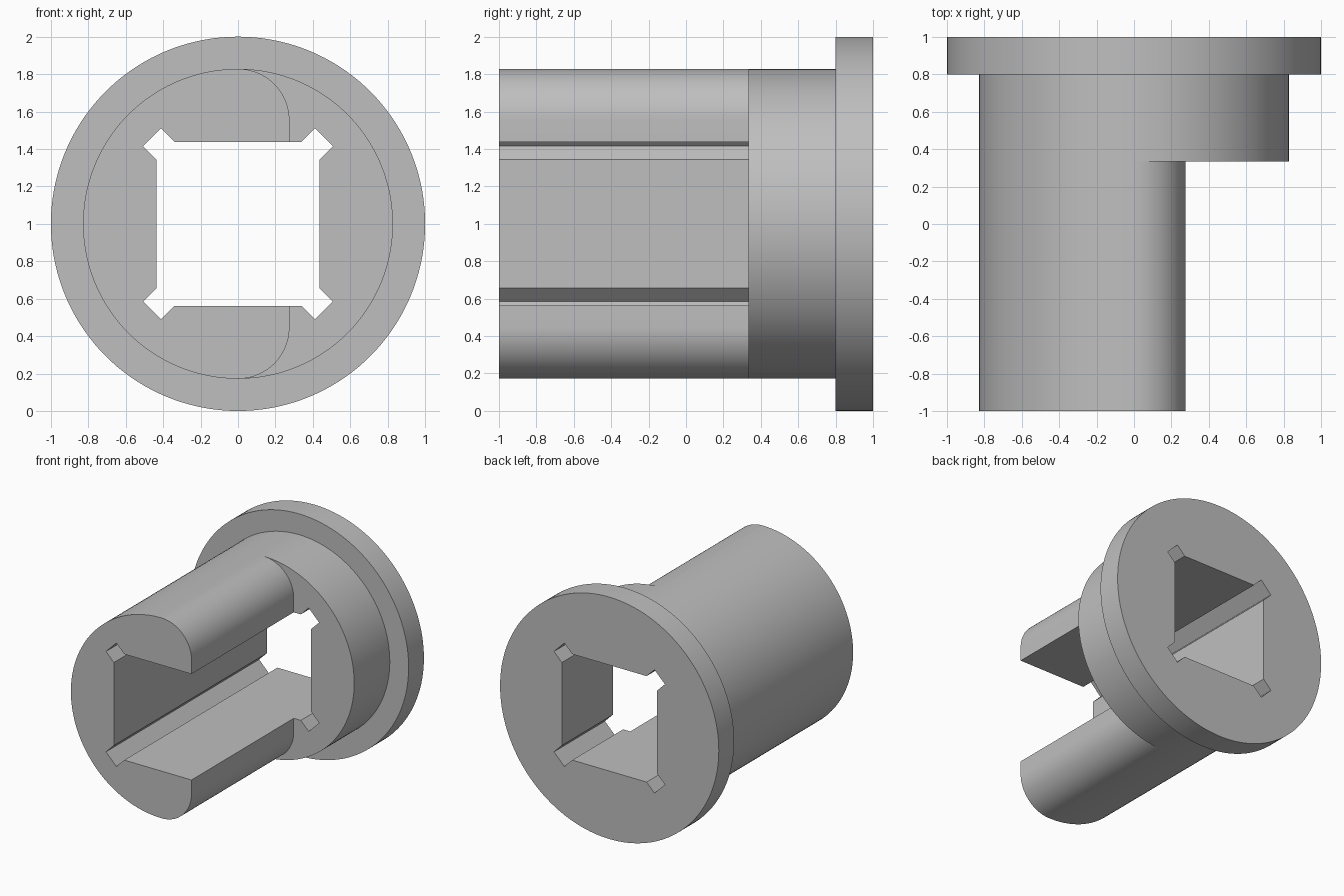
import bpy, bmesh
from math import sin, cos, pi
from mathutils import Vector

cube = bpy.data.objects.get("Cube")
if cube:
    bpy.data.objects.remove(cube, do_unlink=True)

BARREL, FLANGE, SEGMENTS = 0.828, 1.0, 144
FRONT, STEP, SHOULDER, BACK = -1.0, 0.335, 0.8, 1.0
CENTRE_Z = 1.0

grey = bpy.data.materials.new("plain_grey")
grey.use_nodes = True
colour = (0.52, 0.52, 0.52, 1)
grey.diffuse_color = colour
grey.node_tree.nodes["Principled BSDF"].inputs["Base Color"].default_value = colour


def finish(name, bm):
    bmesh.ops.recalc_face_normals(bm, faces=bm.faces[:])
    mesh = bpy.data.meshes.new(name)
    bm.to_mesh(mesh)
    bm.free()
    mesh.materials.append(grey)
    ob = bpy.data.objects.new(name, mesh)
    bpy.context.collection.objects.link(ob)
    return ob


def prism(name, outline, y0, y1):
    """Extrude an (x, z) outline, measured from the axis, along y."""
    bm = bmesh.new()
    face = bm.faces.new([bm.verts.new((x, y0, CENTRE_Z + z)) for x, z in outline])
    ext = bmesh.ops.extrude_face_region(bm, geom=[face])
    verts = [g for g in ext["geom"] if isinstance(g, bmesh.types.BMVert)]
    bmesh.ops.translate(bm, verts=verts, vec=Vector((0, y1 - y0, 0)))
    return finish(name, bm)


# Turned body: barrel with a flange at the back
bm = bmesh.new()
rings = []
for r, y in ((BARREL, FRONT), (BARREL, SHOULDER), (FLANGE, SHOULDER), (FLANGE, BACK)):
    angles = [2 * pi * i / SEGMENTS for i in range(SEGMENTS)]
    rings.append([bm.verts.new((r * cos(a), y, CENTRE_Z + r * sin(a))) for a in angles])
for a, b in zip(rings, rings[1:]):
    for i in range(SEGMENTS):
        j = (i + 1) % SEGMENTS
        bm.faces.new((a[i], a[j], b[j], b[i]))
bm.faces.new(rings[0])
bm.faces.new(rings[-1])
body = finish("flanged_sleeve", bm)

# Side opening cutter: rounded lips above and below, open towards +x
LIP = 0.275
upper = [(LIP * sin(t), BARREL - LIP + LIP * cos(t))
         for t in [pi / 2 * i / 24 for i in range(25)]]
lower = [(x, -z) for x, z in reversed(upper)]
side = [(0, 1.2)] + upper + lower + [(0, -1.2), (1.2, -1.2), (1.2, 1.2)]
side_cutter = prism("side_opening_cutter", side, FRONT - 0.2, STEP)

# Square bore cutter with a relief notch at each corner
corner = [(0.435, 0.343), (0.507, 0.415), (0.412, 0.51), (0.34, 0.438)]
bore = []
for sx, sz in ((1, 1), (-1, 1), (-1, -1), (1, -1)):
    points = [(sx * x, sz * z) for x, z in corner]
    bore += points if sx * sz > 0 else points[::-1]
bore_cutter = prism("bore_cutter", bore, FRONT - 0.3, BACK + 0.3)

# Cut the openings and apply them
for cutter in (side_cutter, bore_cutter):
    mod = body.modifiers.new(cutter.name, "BOOLEAN")
    mod.operation = "DIFFERENCE"
    mod.solver = "EXACT"
    mod.object = cutter
bpy.ops.object.select_all(action="DESELECT")
body.select_set(True)
bpy.context.view_layer.objects.active = body
for mod in list(body.modifiers):
    bpy.ops.object.modifier_apply(modifier=mod.name)
for cutter in (side_cutter, bore_cutter):
    bpy.data.objects.remove(cutter, do_unlink=True)

# Smooth the round walls, keep the edges crisp
bpy.ops.object.shade_smooth_by_angle(angle=pi / 6)
